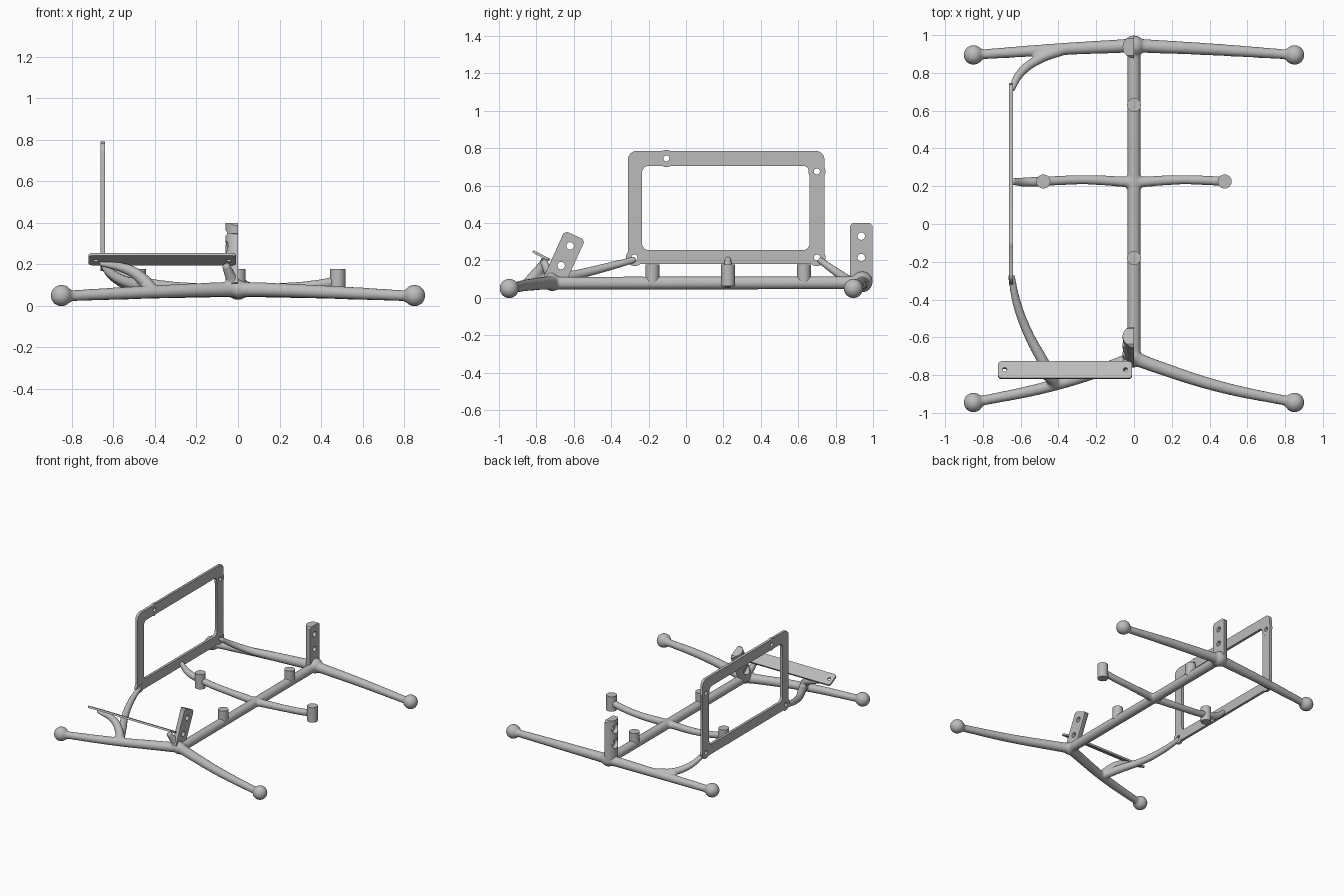
import bpy, bmesh, math
from mathutils import Matrix, Vector

if "Cube" in bpy.data.objects:
    bpy.data.objects.remove(bpy.data.objects["Cube"])

grey = bpy.data.materials.new("plain grey")
grey.use_nodes = True
GREY = (0.5, 0.5, 0.5, 1)
grey.diffuse_color = GREY
grey.node_tree.nodes["Principled BSDF"].inputs["Base Color"].default_value = GREY


def add(name, bm, matrix=Matrix()):
    """Turn a bmesh into a grey object."""
    bmesh.ops.recalc_face_normals(bm, faces=bm.faces)
    bm.transform(matrix)
    mesh = bpy.data.meshes.new(name)
    bm.to_mesh(mesh)
    bm.free()
    mesh.materials.append(grey)
    obj = bpy.data.objects.new(name, mesh)
    bpy.context.collection.objects.link(obj)
    return obj


def activate(obj):
    bpy.ops.object.select_all(action='DESELECT')
    obj.select_set(True)
    bpy.context.view_layer.objects.active = obj


def smooth(obj):
    activate(obj)
    bpy.ops.object.shade_smooth_by_angle(angle=math.radians(35))


def combine(obj, tool, operation):
    """Apply a boolean and discard its tool."""
    activate(obj)
    mod = obj.modifiers.new("boolean", 'BOOLEAN')
    mod.object, mod.operation, mod.solver = tool, operation, 'EXACT'
    bpy.ops.object.modifier_apply(modifier=mod.name)
    bpy.data.objects.remove(tool)


def rod(name, center, radius, length, axis='Z', segments=32):
    bm = bmesh.new()
    bmesh.ops.create_cone(bm, cap_ends=True, segments=segments, radius1=radius,
                          radius2=radius, depth=length)
    turn = Vector((1, 0, 0)) if axis == 'X' else Vector((0, 0, 1))
    rot = Vector((0, 0, 1)).rotation_difference(turn).to_matrix().to_4x4()
    return add(name, bm, Matrix.Translation(center) @ rot)


def slab(name, width, height, thickness, corner):
    """Rounded rectangle in XY, centred on the origin."""
    bm = bmesh.new()
    ring = []
    for i, (sx, sy) in enumerate([(1, 1), (-1, 1), (-1, -1), (1, -1)]):
        for k in range(7):
            a = math.pi / 2 * (i + k / 6)
            ring.append(bm.verts.new((sx * (width / 2 - corner) + corner * math.cos(a),
                                      sy * (height / 2 - corner) + corner * math.sin(a),
                                      -thickness / 2)))
    face = bm.faces.new(ring)
    out = bmesh.ops.extrude_face_region(bm, geom=[face])
    verts = [v for v in out["geom"] if isinstance(v, bmesh.types.BMVert)]
    bmesh.ops.translate(bm, verts=verts, vec=(0, 0, thickness))
    return add(name, bm)


def place(obj, matrix):
    obj.data.transform(matrix)
    return obj


# Tubular skeleton: each path lists x, y, z, radius
paths = [
    [(0, -.71, .078, .035), (0, .94, .08, .035)],
    [(-.42, -.84, .07, .03), (-.48, -.73, .098, .03), (-.56, -.58, .125, .026),
     (-.62, -.42, .165, .023), (-.65, -.27, .205, .018)],
    [(-.37, .925, .07, .03), (-.5, .875, .09, .027), (-.6, .8, .14, .023),
     (-.65, .71, .205, .018)],
    [(-.41, -.85, .07, .032), (-.46, -.8, .13, .03), (-.53, -.765, .175, .026),
     (-.67, -.765, .205, .012)],
    [(-.01, -.71, .09, .035), (-.04, -.74, .15, .025), (-.06, -.765, .2, .02)],
    [(-.48, .225, .12, .027), (-.58, .222, .15, .025), (-.65, .225, .21, .018)],
]
for s in (1, -1):
    paths.append([(0, -.71, .08, .037), (s * .12, -.755, .078, .035),
                  (s * .45, -.86, .066, .031), (s * .85, -.945, .047, .026)])
    paths.append([(0, .945, .08, .037), (s * .4, .925, .067, .032),
                  (s * .85, .895, .047, .026)])
    paths.append([(0, .22, .08, .029), (s * .25, .234, .088, .025),
                  (s * .4, .23, .104, .025), (s * .48, .225, .12, .026)])

curve = bpy.data.curves.new("tube_paths", 'CURVE')
curve.dimensions = '3D'
curve.bevel_depth, curve.bevel_resolution = 1, 6
curve.use_fill_caps = True
curve.resolution_u = 10
for path in paths:
    spline = curve.splines.new('BEZIER')
    spline.bezier_points.add(len(path) - 1)
    for point, (x, y, z, r) in zip(spline.bezier_points, path):
        point.co, point.radius = (x, y, z), r
        point.handle_left_type = point.handle_right_type = 'AUTO'
helper = bpy.data.objects.new("tube_paths", curve)
bpy.context.collection.objects.link(helper)
bpy.context.view_layer.update()
tubes = bpy.data.meshes.new_from_object(
    helper.evaluated_get(bpy.context.evaluated_depsgraph_get()))
bpy.data.objects.remove(helper)

# Ball feet and joint balls join the tubes
bm = bmesh.new()
bm.from_mesh(tubes)
bmesh.ops.remove_doubles(bm, verts=bm.verts, dist=1e-5)
balls = [(0, -.715, .08, .045), (0, .942, .085, .056), (0, .22, .08, .036)]
for s in (1, -1):
    balls += [(s * .85, -.945, .05, .052), (s * .85, .895, .05, .052)]
for x, y, z, r in balls:
    bmesh.ops.create_icosphere(bm, subdivisions=4, radius=r,
                               matrix=Matrix.Translation((x, y, z)))
skeleton = add("tube_skeleton", bm)
mod = skeleton.modifiers.new("blend", 'REMESH')
mod.mode, mod.voxel_size, mod.use_smooth_shade = 'VOXEL', .008, True
mod = skeleton.modifiers.new("soften", 'SMOOTH')
mod.factor, mod.iterations = .5, 5

# Mounting posts
for name, x, y, low in [("front_post", 0, -.18, .08), ("rear_post", 0, .63, .08),
                        ("left_post", .48, .225, .062), ("right_post", -.48, .225, .062)]:
    smooth(rod(name, (x, y, (low + .177) / 2), .037, .177 - low))

# Upright side frame with hole lugs
to_side = Matrix(((0, 0, 1, 0), (1, 0, 0, 0), (0, 1, 0, 0), (0, 0, 0, 1)))
FX = -.651
frame = place(slab("side_frame", 1.05, .605, .02, .045),
              Matrix.Translation((FX, .215, .4825)) @ to_side)
window = place(slab("window_cutter", .895, .45, .1, .035),
               Matrix.Translation((FX, .2125, .48)) @ to_side)
combine(frame, window, 'DIFFERENCE')
holes = [(-.105, .745), (.7, .675), (-.275, .215), (.7, .215)]
for y, z in holes:
    combine(frame, rod("lug", (FX, y, z), .046, .0202, 'X'), 'UNION')
for y, z in holes:
    combine(frame, rod("hole", (FX, y, z), .016, .2, 'X'), 'DIFFERENCE')
smooth(frame)

# Sloping front plate
plate = slab("front_plate", .71, .1, .014, .02)
for x in (-.32, .32):
    combine(plate, rod("hole", (x, 0, 0), .012, .1), 'DIFFERENCE')
place(plate, Matrix.Translation((-.365, -.774, .225)) @ Matrix.Rotation(math.radians(-28), 4, 'X'))
smooth(plate)


# Half-round uprights, flat on one side, with recessed screw holes
def upright(name, base, length, lean, hole_heights):
    bm = bmesh.new()
    bmesh.ops.create_cone(bm, cap_ends=True, segments=40, radius1=.06, radius2=.06,
                          depth=length, matrix=Matrix.Translation((0, 0, length / 2)))
    bmesh.ops.bisect_plane(bm, geom=bm.verts[:] + bm.edges[:] + bm.faces[:],
                           plane_co=(0, 0, 0), plane_no=(1, 0, 0), clear_outer=True)
    bmesh.ops.holes_fill(bm, edges=[e for e in bm.edges if e.is_boundary])
    # clipped top corners
    for s in (1, -1):
        cut = bmesh.ops.bisect_plane(bm, geom=bm.verts[:] + bm.edges[:] + bm.faces[:],
                                     plane_co=(0, s * .045, length),
                                     plane_no=(0, s, 1), clear_outer=True)
        bmesh.ops.holes_fill(bm, edges=[e for e in bm.edges if e.is_boundary])
    obj = add(name, bm)
    for z in hole_heights:
        combine(obj, rod("recess", (-.075, 0, z), .036, .1, 'X'), 'DIFFERENCE')
        combine(obj, rod("hole", (0, 0, z), .02, .2, 'X'), 'DIFFERENCE')
    place(obj, Matrix.Translation(base) @ Matrix.Rotation(math.radians(-lean), 4, 'X'))
    smooth(obj)


upright("rear_upright", (0, .937, .09), .31, 0, (.125, .24))
upright("front_upright", (0, -.706, .088), .27, 24.5, (.092, .208))
